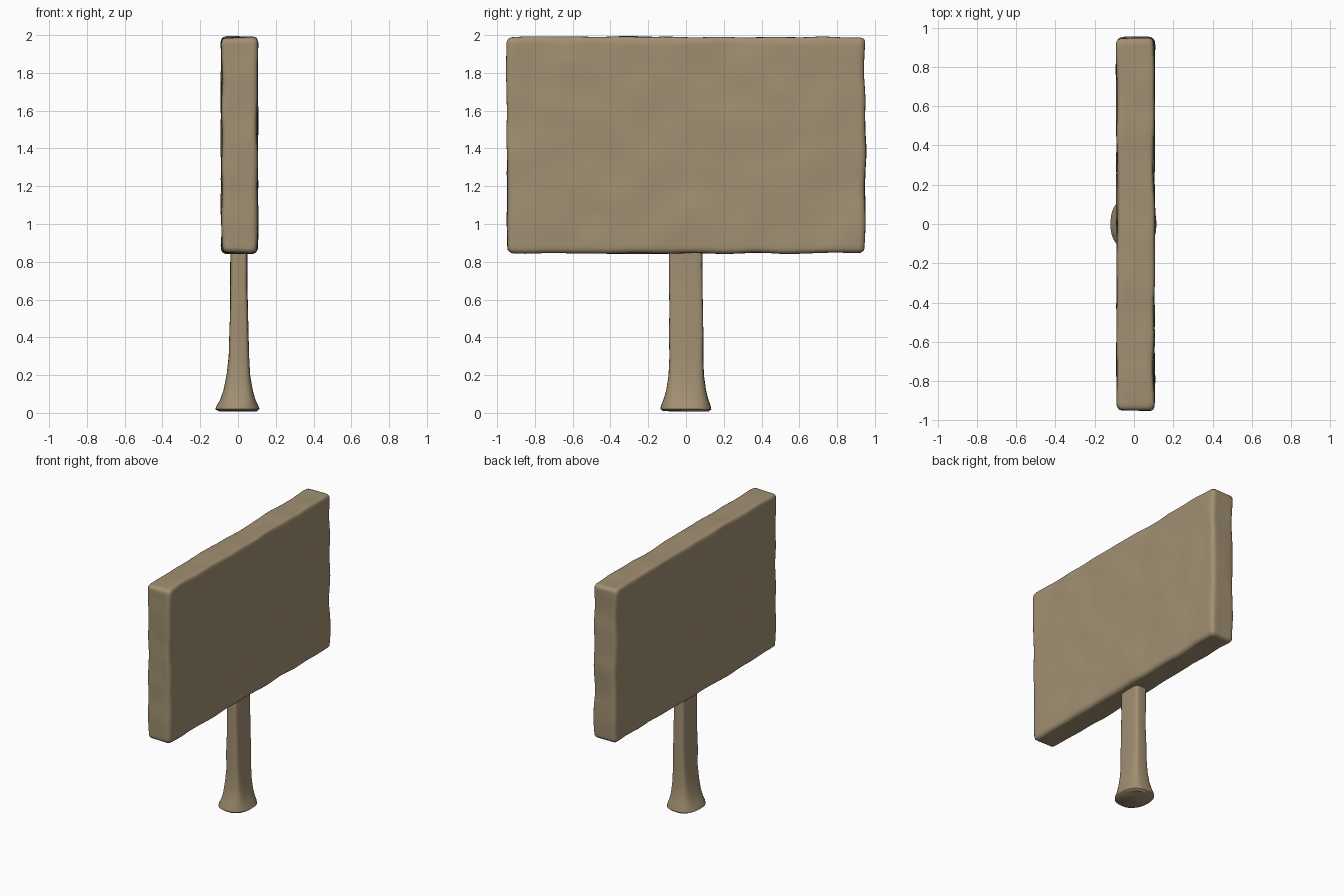
import bpy, bmesh, math
from mathutils import Vector, noise

if "Cube" in bpy.data.objects:
    bpy.data.objects.remove(bpy.data.objects["Cube"])

wood = bpy.data.materials.new("tan_wood")
wood.diffuse_color = (0.36, 0.28, 0.17, 1)
wood.use_nodes = True
wood.node_tree.nodes["Principled BSDF"].inputs["Base Color"].default_value = wood.diffuse_color


def add_object(name, bm):
    bmesh.ops.recalc_face_normals(bm, faces=bm.faces)
    mesh = bpy.data.meshes.new(name)
    bm.to_mesh(mesh)
    bm.free()
    obj = bpy.data.objects.new(name, mesh)
    bpy.context.collection.objects.link(obj)
    mesh.materials.append(wood)
    bpy.context.view_layer.objects.active = obj
    obj.select_set(True)
    return obj


def roughen(obj, freq, amount):
    # hand-carved wobble
    for v in obj.data.vertices:
        n = noise.noise_vector(v.co * freq + Vector((3.1, 7.7, 1.3)))
        v.co += Vector((n.x * amount[0], n.y * amount[1], n.z * amount[2]))


def finish(obj):
    obj.data.polygons.foreach_set("use_smooth", [True] * len(obj.data.polygons))
    obj.data.update()
    obj.select_set(False)


# Sign board: bevelled slab, evenly remeshed, worn edges
bm = bmesh.new()
bmesh.ops.create_cube(bm, size=1)
for v in bm.verts:
    v.co = Vector((v.co.x * 0.19 + 0.008, v.co.y * 1.895, v.co.z * 1.143 + 1.418))
bmesh.ops.bevel(bm, geom=bm.edges[:], offset=0.022, segments=2, profile=0.5,
                affect='EDGES')
board = add_object("sign_board", bm)
rm = board.modifiers.new("even_mesh", 'REMESH')
rm.mode = 'VOXEL'
rm.voxel_size = 0.016
bpy.ops.object.modifier_apply(modifier=rm.name)
roughen(board, 5.0, (0.009, 0.009, 0.008))
finish(board)

# Post: rounded-rectangle sections flaring to a foot
# z, x min, x max, half width y, squareness exponent
sections = [
    (0.008, -0.100, 0.100, 0.120, 2.4),
    (0.020, -0.120, 0.114, 0.135, 2.4),
    (0.040, -0.112, 0.106, 0.130, 2.6),
    (0.070, -0.093, 0.092, 0.118, 3.0),
    (0.120, -0.076, 0.078, 0.104, 3.5),
    (0.200, -0.060, 0.065, 0.094, 4.5),
    (0.300, -0.050, 0.058, 0.091, 5.0),
    (0.420, -0.045, 0.056, 0.090, 6.0),
    (0.540, -0.042, 0.053, 0.089, 6.0),
    (0.660, -0.041, 0.050, 0.089, 6.0),
    (0.780, -0.041, 0.048, 0.089, 6.0),
    (0.870, -0.041, 0.048, 0.089, 6.0),
]
N = 32
bm = bmesh.new()
rings = []
for z, x0, x1, hy, p in sections:
    ring = []
    for i in range(N):
        a = 2 * math.pi * i / N
        c, s = math.cos(a), math.sin(a)
        x = math.copysign(abs(c) ** (2 / p), c) * (x1 - x0) / 2 + (x0 + x1) / 2
        y = math.copysign(abs(s) ** (2 / p), s) * hy
        ring.append(bm.verts.new((x, y, z)))
    rings.append(ring)
for lo, hi in zip(rings, rings[1:]):
    for i in range(N):
        j = (i + 1) % N
        bm.faces.new((lo[i], lo[j], hi[j], hi[i]))
bm.faces.new(rings[0])
bm.faces.new(rings[-1])
post = add_object("post", bm)
roughen(post, 6.0, (0.004, 0.005, 0.003))
finish(post)
bpy.context.view_layer.objects.active = post
post.select_set(True)
bpy.ops.object.shade_smooth_by_angle(angle=math.radians(40))
